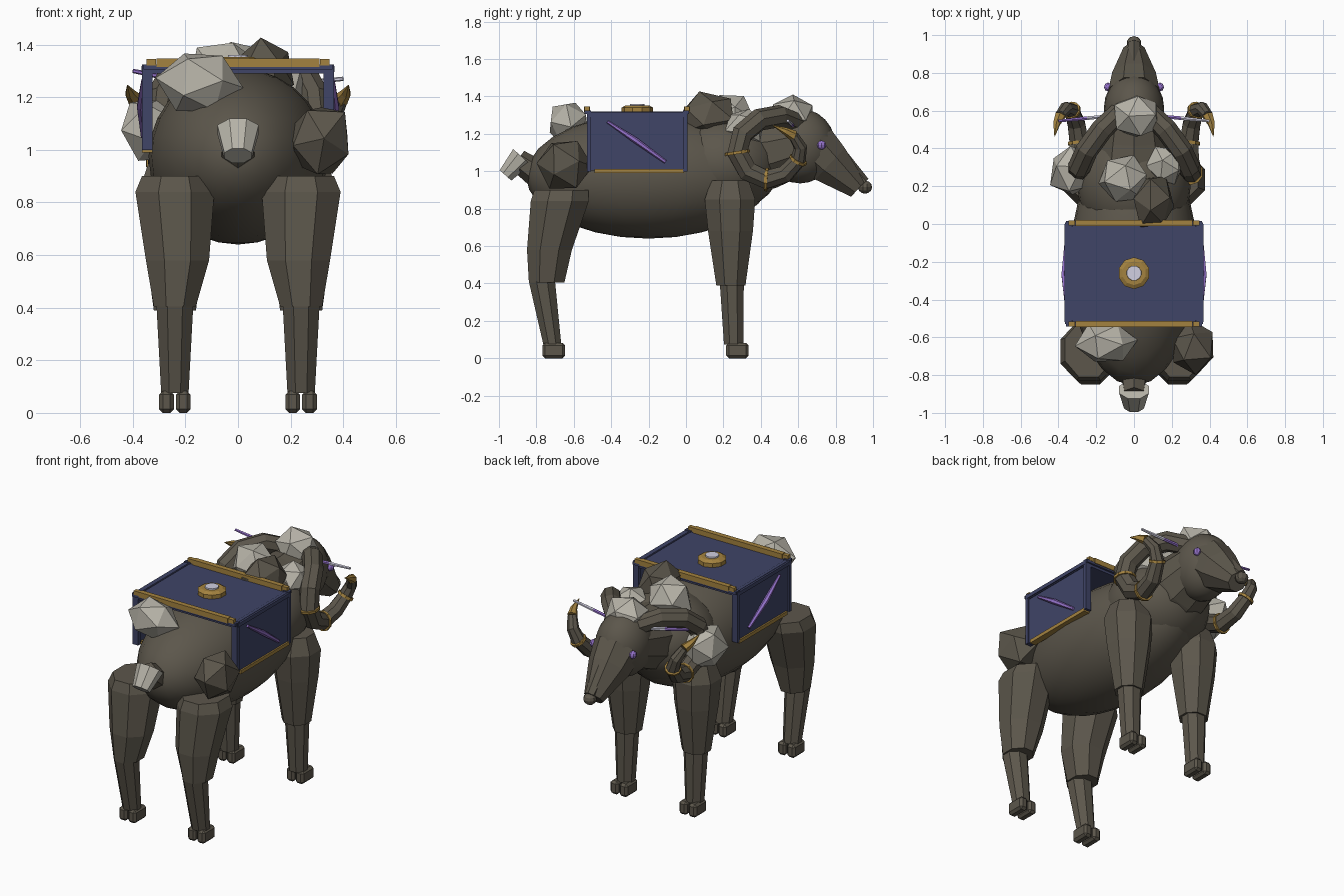
import bpy, bmesh, math, random
from mathutils import Vector, Matrix

if "Cube" in bpy.data.objects:
    bpy.data.objects.remove(bpy.data.objects["Cube"])

random.seed(4)


def material(name, rgb):
    m = bpy.data.materials.new(name)
    m.diffuse_color = (*rgb, 1)
    m.use_nodes = True
    m.node_tree.nodes["Principled BSDF"].inputs["Base Color"].default_value = m.diffuse_color
    return m


HIDE = material("dark_hide", (0.107, 0.094, 0.071))
STONE = material("pale_stone", (0.47, 0.45, 0.39))
NAVY = material("navy_cloth", (0.050, 0.058, 0.135))
GOLD = material("gold", (0.37, 0.225, 0.05))
VIOLET = material("violet", (0.30, 0.17, 0.60))
WHITE = material("pale_glow", (0.64, 0.63, 0.75))


def finish(name, bm, mat, smooth=False):
    bmesh.ops.recalc_face_normals(bm, faces=bm.faces)
    for f in bm.faces:
        f.smooth = smooth
    me = bpy.data.meshes.new(name)
    bm.to_mesh(me)
    bm.free()
    me.materials.append(mat)
    ob = bpy.data.objects.new(name, me)
    bpy.context.collection.objects.link(ob)
    return ob


def skin(name, rings, mat):
    """Joins a list of equal point rings and caps both ends."""
    bm = bmesh.new()
    loops = [[bm.verts.new(p) for p in r] for r in rings]
    n = len(loops[0])
    for a, b in zip(loops, loops[1:]):
        for i in range(n):
            j = (i + 1) % n
            bm.faces.new((a[i], a[j], b[j], b[i]))
    bm.faces.new(loops[0])
    bm.faces.new(loops[-1])
    return finish(name, bm, mat)


def loft(name, sections, mat, n=8):
    """Level sections: centre x, y, z and half sizes."""
    c = math.cos(math.pi / n)
    rings = [[(x + rx / c * math.cos((i + .5) * math.tau / n),
               y + ry / c * math.sin((i + .5) * math.tau / n), z) for i in range(n)]
             for x, y, z, rx, ry in sections]
    return skin(name, rings, mat)


def tube(name, pts, radii, mat, n=8, wide=1.0):
    pts = [Vector(p) for p in pts]
    rings, side, prev = [], None, None
    for k, p in enumerate(pts):
        t = (pts[min(k + 1, len(pts) - 1)] - pts[max(k - 1, 0)]).normalized()
        if side is None:
            side = Vector((1, 0, 0)) if abs(t.x) < .9 else Vector((0, 1, 0))
        else:
            side.rotate(prev.rotation_difference(t))
        side = (side - t * side.dot(t)).normalized()
        up, prev = t.cross(side), t
        rings.append([p + radii[k] * (wide * side * math.cos((i + .5) * math.tau / n)
                      + up * math.sin((i + .5) * math.tau / n)) for i in range(n)])
    return skin(name, rings, mat)


def box(name, lo, hi, mat, bevel=0):
    bm = bmesh.new()
    lo, hi = Vector(lo), Vector(hi)
    bmesh.ops.create_cube(bm, size=1, matrix=Matrix.Translation((lo + hi) / 2)
                          @ Matrix.Diagonal((*(hi - lo), 1)))
    if bevel:
        bmesh.ops.bevel(bm, geom=bm.edges[:], offset=bevel, segments=1, affect='EDGES')
    return finish(name, bm, mat)


def ball(name, c, r, mat, seg=24, rings=14, smooth=True):
    bm = bmesh.new()
    bmesh.ops.create_uvsphere(bm, u_segments=seg, v_segments=rings, radius=1,
                              matrix=Matrix.Translation(c) @ Matrix.Diagonal((*r, 1)))
    return finish(name, bm, mat, smooth)


def rock(name, c, r, mat):
    bm = bmesh.new()
    bmesh.ops.create_icosphere(bm, subdivisions=1, radius=1)
    bm.transform(Matrix.Rotation(random.uniform(0, 6), 4, 'Z')
                 @ Matrix.Rotation(random.uniform(0, 6), 4, 'X'))
    for v in bm.verts:
        v.co *= random.uniform(0.95, 1.12)
    bm.transform(Matrix.Translation(c) @ Matrix.Diagonal((*r, 1)))
    return finish(name, bm, mat)


# torso, chest, neck and head
ball("body", (0, -.2, .975), (.34, .655, .335), HIDE)
ball("chest", (0, .2, 1.04), (.30, .31, .26), HIDE)
tube("neck", [(0, .25, 1.07), (0, .45, 1.1), (0, .6, 1.14)], [.22, .19, .16], HIDE, 10)
ball("head", (0, .61, 1.135), (.16, .19, .2), HIDE, 20, 12)
tube("snout", [(0, .68, 1.13), (0, .77, 1.04), (0, .92, .905)], [.145, .125, .06], HIDE)
ball("nose", (0, .957, .915), (.04, .038, .035), HIDE, 10, 6, False)
tube("snout_ridge", [(0, .74, 1.16), (0, .95, .935)], [.06, .035], HIDE, 6)

# tail
tube("tail_base", [(0, -.8, .99), (0, -.9, 1.06)], [.075, .06], HIDE, 6)
tube("tail_tuft", [(0, -.877, 1.077), (0, -.965, .978)], [.068, .045], STONE, 8, 1.25)

for s, side in ((1, "right"), (-1, "left")):
    x = .24 * s
    # legs
    loft("hind_thigh_" + side, [(x, -.665, .90, .125, .145), (x, -.675, .84, .15, .155),
         (x - .01 * s, -.73, .58, .12, .12), (x, -.745, .405, .08, .095)], HIDE)
    loft("hind_shin_" + side, [(x, -.77, .41, .07, .07), (x, -.715, .075, .052, .048)], HIDE)
    loft("fore_thigh_" + side, [(x, .235, .95, .10, .10), (x, .235, .85, .135, .135),
         (x, .238, .68, .12, .12), (x, .24, .39, .08, .078)], HIDE)
    loft("fore_shin_" + side, [(x, .245, .40, .068, .064), (x, .255, .075, .052, .052)], HIDE)
    for y, which in ((-.707, "hind"), (.275, "fore")):
        for d in (-1, 1):
            box(f"{which}_hoof_{side}", (x + d * .032 - .028, y - .06, 0),
                (x + d * .032 + .028, y + .06, .083), HIDE, .014)

    # eye
    ball("eye_" + side, (.137 * s, .725, 1.14), (.022, .024, .024), VIOLET, 8, 6, False)

    # curled horn with bands and a metal tip
    path = [(.08, .59, 1.26), (.17, .50, 1.295), (.25, .39, 1.275), (.29, .30, 1.2),
            (.30, .275, 1.10), (.29, .33, 1.0), (.29, .43, .955), (.305, .53, .985),
            (.33, .60, 1.06), (.36, .612, 1.13), (.39, .575, 1.19)]
    path = [Vector((s * px, py, pz)) for px, py, pz in path]
    radii = [.055, .06, .06, .06, .06, .058, .055, .05, .043, .036, .028]
    tube("horn_" + side, path, radii, HIDE)
    tube("horn_tip_" + side, [path[-1], (.41 * s, .53, 1.215), (.42 * s, .465, 1.245)],
         [.03, .02, .002], GOLD, 6)
    for k in (4, 6, 8):
        t = (path[k + 1] - path[k - 1]).normalized() * .008
        tube("horn_band_" + side, [path[k] - t, path[k] + t],
             [radii[k] + .007] * 2, GOLD, 10)

    # glowing rod from brow to horn
    rise = .06 if s < 0 else .03
    a, b = Vector((.10 * s, .575, 1.24)), Vector((.40 * s, .545, 1.24 + rise))
    m = a.lerp(b, .5)
    first, last = (WHITE, VIOLET) if s < 0 else (VIOLET, WHITE)
    tube("rod_inner_" + side, [a, m], [.009, .011], first, 6)
    tube("rod_outer_" + side, [m, b], [.011, .008], last, 6)

    # saddle side panel with frame, gold hem and slash mark
    def slab(name, x0, x1, y0, y1, z0, z1, mat):
        xs = sorted((s * x0, s * x1))
        box(name + side, (xs[0], y0, z0), (xs[1], y1, z1), mat)
    slab("side_panel_", .335, .355, -.525, 0, 1.005, 1.32, NAVY)
    for y in (-.53, -.015):
        slab("panel_post_", .325, .365, y, y + .022, 1.0, 1.325, NAVY)
    slab("panel_rail_", .33, .367, -.52, 0, 1.295, 1.318, NAVY)
    slab("panel_hem_", .325, .365, -.49, -.01, .99, 1.012, GOLD)
    tube("slash_mark_" + side, [(.36 * s, -.42, 1.265), (.37 * s, -.27, 1.165),
         (.36 * s, -.11, 1.05)], [.008, .016, .01], VIOLET, 6)

# saddle top and its trim
box("saddle_top", (-.36, -.53, 1.29), (.36, .005, 1.315), NAVY)
for y in (-.53, .005):
    box("saddle_bar", (-.36, y - .012, 1.305), (.36, y + .012, 1.325), NAVY)
    box("saddle_trim", (-.31, y - .016, 1.315), (.31, y + .016, 1.347), GOLD)
    for d in (-1, 1):
        box("trim_end", (d * .33 - .018, y - .013, 1.32), (d * .33 + .018, y + .013, 1.345), GOLD)
loft("medallion", [(0, -.26, 1.31, .08, .08), (0, -.26, 1.34, .08, .08),
                   (0, -.26, 1.352, .06, .06)], GOLD, 10)
loft("medallion_gem", [(0, -.26, 1.34, .04, .04), (0, -.26, 1.36, .038, .038)], WHITE, 12)

# rocks growing from the hide
rock("rump_rock", (-.145, -.63, 1.255), (.155, .115, .13), STONE)
rock("shoulder_rock_left", (-.33, .28, 1.075), (.12, .135, .13), STONE)
rock("crown_rock", (.01, .57, 1.3), (.13, .12, .105), STONE)
rock("wither_rock", (-.05, .24, 1.295), (.135, .13, .135), STONE)
rock("neck_rock", (.165, .31, 1.235), (.105, .105, .105), STONE)
rock("back_rock", (.10, .115, 1.3), (.115, .15, .12), HIDE)
rock("hip_rock", (.31, -.655, 1.035), (.13, .145, .145), HIDE)
